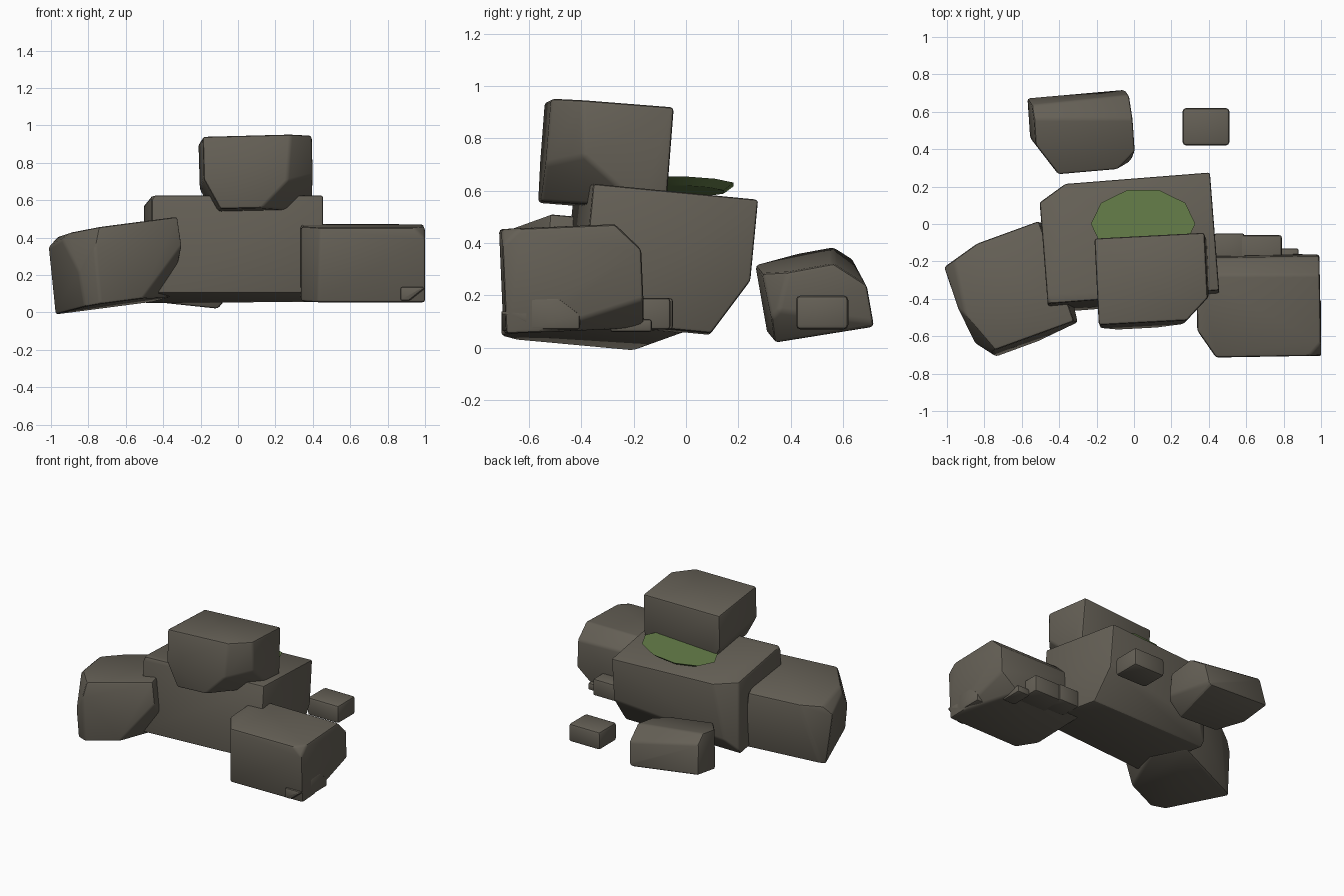
import bpy, bmesh
from math import radians
from mathutils import Euler, Matrix, Vector

cube = bpy.data.objects.get("Cube")
if cube:
    bpy.data.objects.remove(cube, do_unlink=True)


def material(name, colour):
    mat = bpy.data.materials.new(name)
    mat.use_nodes = True
    rgba = (*colour, 1)
    mat.diffuse_color = rgba
    shader = next(n for n in mat.node_tree.nodes if n.type == 'BSDF_PRINCIPLED')
    shader.inputs["Base Color"].default_value = rgba
    shader.inputs["Roughness"].default_value = 0.9
    return mat


stone = material("brown_grey_stone", (0.13, 0.117, 0.093))
moss = material("moss_green", (0.125, 0.2, 0.065))


def rotation(degrees):
    return Euler([radians(a) for a in degrees]).to_matrix().to_4x4()


def finish(name, bm, mat):
    """Turn a bmesh into a shaded object."""
    bmesh.ops.recalc_face_normals(bm, faces=bm.faces)
    mesh = bpy.data.meshes.new(name)
    bm.to_mesh(mesh)
    bm.free()
    mesh.materials.append(mat)
    obj = bpy.data.objects.new(name, mesh)
    bpy.context.scene.collection.objects.link(obj)
    bpy.ops.object.select_all(action='DESELECT')
    obj.select_set(True)
    bpy.context.view_layer.objects.active = obj
    bpy.ops.object.shade_smooth_by_angle(angle=radians(30))


def rock(name, size, centre, tilt=(0, 0, 0), cuts=(), bevel=0.014):
    """Tilted block, chipped by planes (normal, point), with softened edges."""
    bm = bmesh.new()
    place = Matrix.Translation(centre) @ rotation(tilt) @ Matrix.Diagonal((*size, 1))
    bmesh.ops.create_cube(bm, size=1, matrix=place)
    for normal, point in cuts:
        geom = bm.verts[:] + bm.edges[:] + bm.faces[:]
        cut = bmesh.ops.bisect_plane(bm, geom=geom, plane_co=Vector(point),
                                     plane_no=Vector(normal).normalized(),
                                     clear_outer=True)
        rim = [e for e in cut["geom_cut"] if isinstance(e, bmesh.types.BMEdge)]
        if rim:
            bmesh.ops.edgeloop_fill(bm, edges=rim)
    bmesh.ops.recalc_face_normals(bm, faces=bm.faces)
    bmesh.ops.bevel(bm, geom=bm.edges[:], offset=bevel, segments=2,
                    profile=0.5, affect='EDGES', clamp_overlap=True)
    finish(name, bm, stone)


# Large central boulder
rock("central_boulder", (0.92, 0.635, 0.525), (-0.026, -0.1, 0.335), (-5.5, 0, 4.5), [
    ((-0.59, 0.81, 0), (-0.435, 0.165, 0.3)),
    ((0, 0.8, -0.6), (0, 0.17, 0.155)),
    ((-0.8, -0.3, 0.5), (-0.48, -0.41, 0.58)),
])

# Boulder leaning on the right side
rock("right_boulder", (0.57, 0.57, 0.41), (-0.652, -0.357, 0.25), (-5, -7, 20), [
    ((-0.75, -0.6, 0.25), (-0.82, -0.6, 0.4)),
    ((-0.54, -0.84, 0), (-0.82, -0.655, 0.1)),
    ((-0.58, 0.81, 0), (-0.93, -0.17, 0.2)),
    ((-0.7, -0.1, 0.7), (-0.965, -0.25, 0.395)),
    ((0.75, -0.3, -0.45), (-0.37, -0.5, 0.22)),
])

# Boulder on the left side
rock("left_boulder", (0.66, 0.53, 0.4), (0.666, -0.437, 0.265), (2.5, 0, 1), [
    ((-0.82, -0.57, 0), (0.38, -0.63, 0.2)),
    ((0, 0.69, 0.72), (0.6, -0.222, 0.425)),
    ((0.6, -0.55, 0.58), (0.965, -0.685, 0.445)),
    ((0.6, 0.25, -0.75), (0.98, -0.3, 0.13)),
])

# Boulder perched on top
rock("top_boulder", (0.59, 0.465, 0.39), (0.1, -0.308, 0.735), (-4.5, -1.5, 3), [
    ((0.73, -0.68, 0), (0.325, -0.47, 0.7)),
    ((0.66, -0.49, -0.57), (0.26, -0.54, 0.7)),
    ((-0.87, -0.1, -0.48), (-0.15, -0.3, 0.6)),
])

# Loose boulder behind
rock("back_boulder", (0.53, 0.38, 0.27), (-0.28, 0.487, 0.203), (10.5, 6, 5), [
    ((0.1, 0.55, 0.83), (-0.28, 0.605, 0.327)),
    ((-0.79, -0.61, 0), (-0.47, 0.35, 0.2)),
    ((0.7, -0.7, 0.1), (-0.035, 0.335, 0.2)),
    ((0.77, 0, -0.64), (-0.05, 0.5, 0.09)),
])

# Small loose stone behind
rock("back_stone", (0.25, 0.2, 0.13), (0.385, 0.52, 0.135), bevel=0.018)

# Pebbles tucked around the left boulder
pebbles = {
    "inner": ((0.16, 0.16, 0.12), (0.51, -0.13, 0.13)),
    "middle": ((0.23, 0.18, 0.12), (0.675, -0.15, 0.13)),
    "outer": ((0.1, 0.16, 0.05), (0.83, -0.21, 0.085)),
}
for place, (size, centre) in pebbles.items():
    rock(place + "_pebble", size, centre, bevel=0.012)
rock("side_pebble", (0.15, 0.19, 0.12), (0.925, -0.5, 0.13),
     cuts=[((0, 0.6, 0.8), (0.92, -0.46, 0.17))], bevel=0.01)
rock("front_pebble", (0.13, 0.1, 0.07), (0.935, -0.655, 0.1),
     cuts=[((0.6, -0.3, -0.75), (0.95, -0.68, 0.085))], bevel=0.006)

# Moss patch: a thin, many-sided pad, lifted on its left and tapering underneath
bm = bmesh.new()
pad = (Matrix.Translation((0.05, 0, 0.615)) @ rotation((-2, -5, 0))
       @ Matrix.Diagonal((0.28, 0.19, 1, 1)) @ rotation((0, 0, 18)))
bmesh.ops.create_cone(bm, cap_ends=True, segments=10, radius1=0.8, radius2=1,
                      depth=0.03, matrix=pad)
finish("moss_patch", bm, moss)
